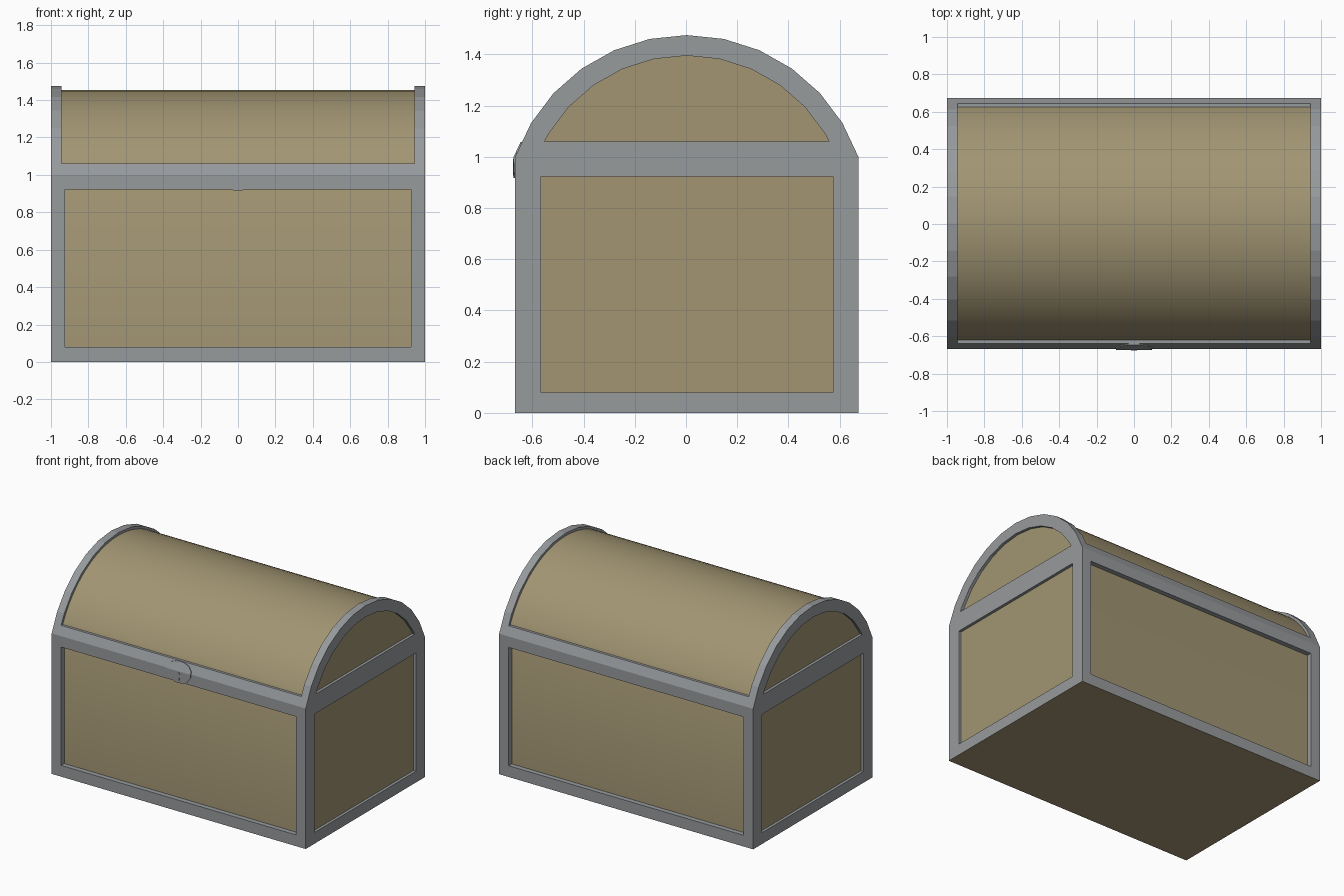
import bpy
import bmesh
from math import sin, cos, radians, asin
from mathutils import Vector

cube = bpy.data.objects.get("Cube")
if cube:
    bpy.data.objects.remove(cube, do_unlink=True)


def material(name, rgb):
    m = bpy.data.materials.new(name)
    m.use_nodes = True
    m.diffuse_color = (*rgb, 1)
    for node in m.node_tree.nodes:
        if node.type == 'BSDF_PRINCIPLED':
            node.inputs["Base Color"].default_value = (*rgb, 1)
            node.inputs["Roughness"].default_value = 0.7
    return m


WOOD = material("tan wood", (0.36, 0.30, 0.17))
STEEL = material("grey steel", (0.31, 0.325, 0.335))

DEPTH = 0.67          # half depth of the chest
RIM = 1.0             # height where the lid begins
BAND_LOW, BAND_TOP = 0.922, 1.06
AXIS = 0.765          # height of the lid's centre of curvature
R_OUT, R_WOOD, R_IN = 0.71, 0.69, 0.63
POST_X, POST_Y, RAIL = 0.925, 0.57, 0.08
ARCH_X, END_X = 0.945, 0.98
SHIFT = 0.003


def solid(name, points, shift, mat, mirror=""):
    """Closed solid: a polygon swept along a vector, optionally mirrored."""
    bm = bmesh.new()
    near = [bm.verts.new(p) for p in points]
    far = [bm.verts.new(Vector(p) + Vector(shift)) for p in points]
    bm.faces.new(near)
    bm.faces.new(far[::-1])
    for i in range(len(near)):
        j = (i + 1) % len(near)
        bm.faces.new((near[j], near[i], far[i], far[j]))
    bmesh.ops.recalc_face_normals(bm, faces=bm.faces)
    mesh = bpy.data.meshes.new(name)
    bm.normal_update()
    bm.to_mesh(mesh)
    bm.free()
    obj = bpy.data.objects.new(name, mesh)
    bpy.context.collection.objects.link(obj)
    obj.location.y = SHIFT
    mesh.materials.append(mat)
    mesh.materials.append(WOOD)
    # the underside of the chest is all wood
    for p in mesh.polygons:
        if p.normal.z < -0.9 and p.center.z < 0.001:
            p.material_index = 1
    if mirror:
        mod = obj.modifiers.new("Mirror", 'MIRROR')
        mod.use_axis = ["X" in mirror, "Y" in mirror, False]
        mod.use_mirror_merge = False
    return obj


def prism(name, profile, x0, x1, mat, mirror=""):
    """A (y, z) profile swept along x."""
    return solid(name, [(x0, y, z) for y, z in profile], (x1 - x0, 0, 0), mat, mirror)


def rect(y0, y1, z0, z1):
    return [(y0, z0), (y1, z0), (y1, z1), (y0, z1)]


def arc(radius, half_angle, steps):
    """Lid arc from +y over the top to -y."""
    angles = [half_angle * (1 - 2 * i / steps) for i in range(steps + 1)]
    return [(radius * sin(a), AXIS + radius * cos(a)) for a in angles]


# wooden chest body and barrel lid
wood_y = 0.635
core = prism("wood_body_and_lid",
             [(-wood_y, 0), (wood_y, 0)] + arc(R_WOOD, asin(wood_y / R_WOOD), 32),
             -END_X, END_X, WOOD)
bpy.ops.object.select_all(action='DESELECT')
core.select_set(True)
bpy.context.view_layer.objects.active = core
bpy.ops.object.shade_smooth_by_angle(angle=radians(30))

# corner posts and bottom rails
prism("corner_posts", rect(POST_Y, DEPTH, 0, BAND_LOW), POST_X, 1, STEEL, "XY")
prism("long_bottom_rails", rect(0.6, DEPTH, 0, RAIL), -POST_X, POST_X, STEEL, "Y")
prism("end_bottom_rails", rect(-POST_Y, POST_Y, 0, RAIL), 0.94, 1, STEEL, "X")

# band around the rim, its upper part leaning inward with the lid
half = asin(DEPTH / R_OUT)
outer = arc(R_OUT, half, 12)[1:-1]
inner = arc(R_IN, half, 12)[1:-1]
lean_y = (DEPTH - outer[0][0]) / (outer[0][1] - RIM)
top_y = DEPTH - lean_y * (BAND_TOP - RIM)
prism("long_rim_bands",
      [(0.6, BAND_LOW), (DEPTH, BAND_LOW), (DEPTH, RIM), (top_y, BAND_TOP), (0.6, BAND_TOP)],
      -ARCH_X, ARCH_X, STEEL, "Y")
prism("end_rim_bands",
      [(-DEPTH, BAND_LOW), (DEPTH, BAND_LOW), (DEPTH, RIM), (top_y, BAND_TOP),
       (-top_y, BAND_TOP), (-DEPTH, RIM)],
      ARCH_X, 1, STEEL, "X")

# arched hoops at both ends of the lid
foot_y = 0.555
prism("lid_hoops",
      [(top_y, BAND_TOP)] + outer + [(-top_y, BAND_TOP), (-foot_y, BAND_TOP)]
      + inner[::-1] + [(foot_y, BAND_TOP)],
      ARCH_X, 1, STEEL, "X")

# lock plate bent over the rim: upright lower half, leaning upper half
for name, side, height, lean in (("lock_plate_lower", -1, 0.085, 0),
                                 ("lock_plate_upper", 1, 0.06, lean_y)):
    uv = [(0.1 * cos(radians(a)), height * sin(radians(a))) for a in range(15, 180, 30)]
    uv = [(uv[0][0], 0)] + uv + [(uv[-1][0], 0)]
    solid(name, [(u, -DEPTH + lean * v, RIM + side * v) for u, v in uv],
          (0, -0.006, 0), STEEL)

# keyhole: round top with a flared slot
hole = [(0.016 * cos(radians(a)), 0.975 + 0.016 * sin(radians(a)))
        for a in range(-60, 241, 25)]
hole += [(-0.011, 0.927), (0.011, 0.927)]
solid("keyhole", [(x, -DEPTH - 0.005, z) for x, z in hole], (0, -0.003, 0), STEEL)
